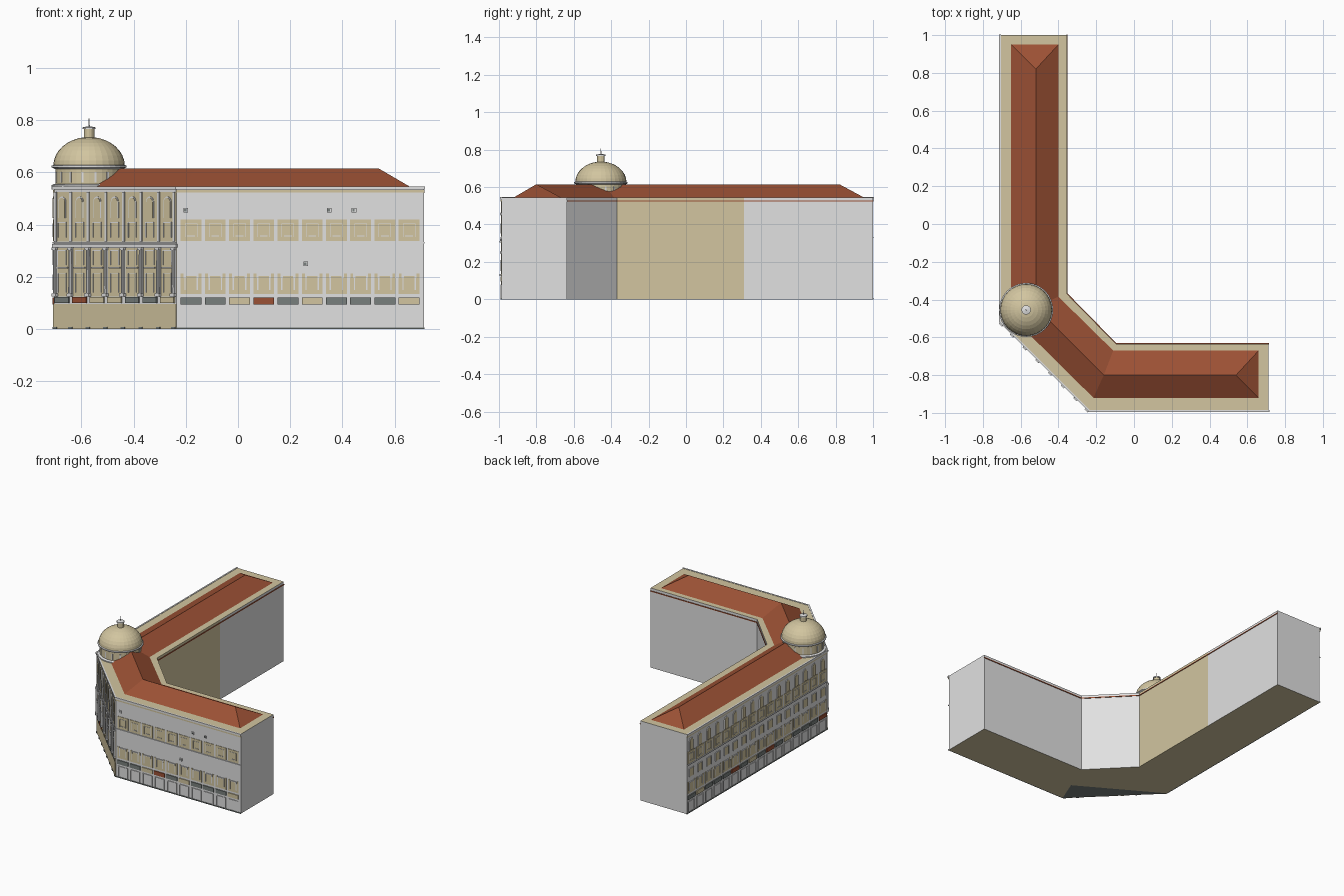
import bpy, bmesh, math
from mathutils import Vector, Matrix

cube = bpy.data.objects.get("Cube")
if cube:
    bpy.data.objects.remove(cube, do_unlink=True)


def material(name, rgb):
    m = bpy.data.materials.new(name)
    m.use_nodes = True
    m.diffuse_color = (*rgb, 1)
    m.node_tree.nodes["Principled BSDF"].inputs["Base Color"].default_value = (*rgb, 1)
    return m


WHITE = material("white_plaster", (0.75, 0.75, 0.75))
TAN = material("tan_stone", (0.645, 0.56, 0.35))
RED = material("red_tile", (0.33, 0.082, 0.035))
SLATE = material("slate_grey", (0.19, 0.215, 0.205))

parts = {}  # one bmesh per part name and colour


def part(name, mat):
    return parts.setdefault((name, mat), bmesh.new())


def lathe(name, mat, profile, centre, sides):
    """Turn (radius, height) pairs around a vertical axis."""
    bm = part(name, mat)
    rings = []
    for r, z in profile:
        rings.append([bm.verts.new((centre[0] + r * math.cos(2 * math.pi * i / sides),
                                    centre[1] + r * math.sin(2 * math.pi * i / sides), z))
                      for i in range(sides)])
    for a, b in zip(rings, rings[1:]):
        for i in range(sides):
            j = (i + 1) % sides
            bm.faces.new((a[i], a[j], b[j], b[i]))
    bm.faces.new(rings[0][::-1])
    bm.faces.new(rings[-1])


class Facade:
    """A wall seen from outside: u runs left to right, d runs outward."""

    def __init__(self, a, b):
        self.a, b = Vector(a), Vector(b)
        self.length = (b - self.a).length
        self.dir = (b - self.a).normalized()
        self.out = Vector((self.dir.y, -self.dir.x))

    def at(self, u, z, d):
        p = self.a + self.dir * u + self.out * d
        return Vector((p.x, p.y, z))

    def prism(self, name, mat, outline, d):
        """Extrude an outline of (u, z) points out from the wall."""
        bm = part(name, mat)
        back = [bm.verts.new(self.at(u, z, -0.002)) for u, z in outline]
        front = [bm.verts.new(self.at(u, z, d)) for u, z in outline]
        bm.faces.new(front)
        bm.faces.new(back[::-1])
        for i in range(len(outline)):
            j = (i + 1) % len(outline)
            bm.faces.new((back[i], back[j], front[j], front[i]))

    def box(self, name, mat, u, w, z0, z1, d):
        l, r = u - w / 2, u + w / 2
        self.prism(name, mat, [(l, z0), (r, z0), (r, z1), (l, z1)], d)

    def arch(self, name, mat, u, w, z0, z1, d):
        r = w / 2
        top = [(u + r * math.cos(math.pi * i / 8), z1 - r + r * math.sin(math.pi * i / 8))
               for i in range(9)]
        self.prism(name, mat, [(u - r, z0), (u + r, z0)] + top, d)

    def frame(self, name, mat, u, w, z0, z1, t, d):
        for s in (-1, 1):
            self.box(name, mat, u + s * (w - t) / 2, t, z0, z1, d)
        self.box(name, mat, u, w, z1 - t, z1, d)

    def band(self, name, mat, z0, z1, d):
        self.box(name, mat, self.length / 2, self.length + d, z0, z1, d)


# Plan of the bent block: outer corners A to D, courtyard corners E to H
A, B, C, D = (-0.706, 1), (-0.706, -0.516), (-0.235, -0.987), (0.713, -0.987)
E, F, G, H = (0.713, -0.635), (-0.095, -0.635), (-0.355, -0.37), (-0.355, 1)
MID = (-0.355, 0.31)
TOP = 0.545
plan = [A, B, C, D, E, F, G, MID, H]


def add_face(name, mat, pts):
    bm = part(name, mat)
    bm.faces.new([bm.verts.new(p) for p in pts])


def level(points, z):
    return [Vector((*p, z)) for p in points]


low, high = level(plan, 0), level(plan, TOP)
for i in range(len(plan)):
    j = (i + 1) % len(plan)
    add_face("outer_walls", TAN if plan[i] == G else WHITE, (low[i], low[j], high[j], high[i]))
# Floors and roof ledges, wing by wing, with a dark slab under the corner
for wing in ((A, B, G, H), (B, C, F, G), (C, D, E, F)):
    add_face("roof_ledge", TAN, level(wing, TOP))
K = (-0.172, -0.829)
for floor, mat in (((A, B, G, H), TAN), ((B, C, K), SLATE), ((B, K, F, G), TAN), ((C, D, E, F, K), TAN)):
    add_face("underside", mat, level(floor, 0)[::-1])

# Hipped roof
eo = level([(-0.65, 0.95), (-0.65, -0.49), (-0.215, -0.92), (0.66, -0.92)], TOP)
ei = level([(-0.40, 0.95), (-0.40, -0.385), (-0.11, -0.67), (0.66, -0.67)], TOP)
ri = level([(-0.52, 0.82), (-0.52, -0.44), (-0.16, -0.80), (0.54, -0.80)], 0.615)
for k in range(3):
    add_face("hip_roof", RED, (eo[k], eo[k + 1], ri[k + 1], ri[k]))
    add_face("hip_roof", RED, (ei[k + 1], ei[k], ri[k], ri[k + 1]))
add_face("hip_roof", RED, (ei[0], eo[0], ri[0]))
add_face("hip_roof", RED, (eo[3], ei[3], ri[3]))

# Courtyard gutter
for a, b in ((E, F), (F, G), (G, H)):
    Facade(a, b).band("courtyard_gutter", RED, 0.522, 0.528, 0.004)

left, corner, front = Facade(A, B), Facade(B, C), Facade(C, D)

# String courses and cornice on all street fronts
for f in (left, corner, front):
    f.band("string_course", WHITE, 0.328, 0.333, 0.005)
    f.band("cornice", WHITE, 0.534, TOP + 0.002, 0.008)
for f in (left, front):
    f.band("plinth", SLATE, 0, 0.006, 0.004)
    f.band("cornice_strip", TAN, 0.523, 0.532, 0.004)


def plain_bay(f, u, sign):
    """Shop front, sign and two storeys of windows in tan panels."""
    f.frame("shop_frame", WHITE, u, 0.072, 0.006, 0.08, 0.004, 0.004)
    f.box("shop_sign", sign, u, 0.08, 0.094, 0.121, 0.006)
    f.box("lower_panel", TAN, u, 0.08, 0.135, 0.195, 0.003)
    for s in (-1, 1):
        f.box("lower_panel", TAN, u + s * 0.034, 0.011, 0.195, 0.213, 0.003)
    f.box("lower_panel", TAN, u, 0.04, 0.195, 0.207, 0.003)
    f.frame("lower_window_frame", WHITE, u, 0.052, 0.15, 0.209, 0.005, 0.005)
    f.box("upper_panel", TAN, u, 0.08, 0.338, 0.42, 0.003)
    f.frame("upper_window_frame", WHITE, u, 0.048, 0.352, 0.405, 0.002, 0.005)
    f.box("upper_window_sill", WHITE, u, 0.03, 0.355, 0.358, 0.006)


def window_stack(f, u):
    """Framed middle window and arched top window."""
    f.box("middle_window", TAN, u, 0.044, 0.245, 0.3, 0.003)
    f.frame("middle_window_frame", WHITE, u, 0.048, 0.245, 0.302, 0.003, 0.005)
    f.arch("arched_surround", WHITE, u, 0.042, 0.425, 0.508, 0.004)
    f.arch("arched_inset", TAN, u, 0.034, 0.425, 0.503, 0.0055)


# Long street front
signs = [SLATE, SLATE, TAN, RED, SLATE, TAN, SLATE, SLATE, SLATE, TAN]
for i in range(10):
    plain_bay(front, -0.18 - C[0] + 0.0929 * i, signs[i])

# Side street front
side_signs = [SLATE, TAN, SLATE, SLATE, SLATE, RED, SLATE, TAN, SLATE, RED]
for i in range(16):
    u = left.length * (i + 0.5) / 16
    plain_bay(left, u, side_signs[i % 10])
    window_stack(left, u)

# Small wall units high on the front
for x, z in ((-0.2, 0.455), (0.35, 0.455), (0.445, 0.455), (0.26, 0.25)):
    front.box("wall_unit", WHITE, x - C[0], 0.018, z - 0.008, z + 0.008, 0.006)
    front.box("wall_unit_grille", SLATE, x - C[0] - 0.002, 0.009, z - 0.005, z + 0.005, 0.007)

# Ornate corner front
mid = corner.length / 2
corner.box("corner_base", TAN, mid, corner.length, 0, 0.096, 0.004)
corner.box("corner_stone", TAN, mid, corner.length, 0.125, 0.31, 0.002)
corner.box("corner_stone", TAN, mid, corner.length, 0.336, 0.526, 0.002)
corner.band("corner_entablature", WHITE, 0.312, 0.326, 0.007)
step = corner.length / 7
corner_signs = [SLATE, RED, TAN, TAN, SLATE, SLATE, TAN]
for i in range(7):
    u = step * (i + 0.5)
    corner.box("shop_sign", corner_signs[i], u, 0.075, 0.1, 0.122, 0.006)
    corner.frame("corner_window_frame", WHITE, u, 0.046, 0.14, 0.215, 0.003, 0.005)
    corner.box("corner_balcony", WHITE, u, 0.06, 0.232, 0.238, 0.007)
    corner.frame("corner_window_frame", WHITE, u, 0.046, 0.35, 0.41, 0.003, 0.005)
    window_stack(corner, u)
for i in range(8):
    u = min(max(step * i, 0.012), corner.length - 0.012)
    corner.box("pilaster", WHITE, u, 0.012, 0.336, 0.526, 0.006)
    corner.box("column_backing", WHITE, u, 0.022, 0.136, 0.303, 0.004)
    corner.box("column_base", WHITE, u, 0.024, 0.124, 0.136, 0.014)
    corner.box("column_capital", WHITE, u, 0.022, 0.303, 0.312, 0.014)
    corner.box("footing", SLATE, u, 0.02, 0, 0.008, 0.008)
    lathe("column", WHITE, [(0.008, 0.136), (0.0065, 0.303)], corner.at(u, 0, 0.006), 10)

# Corner dome: drum, rings, shell, lantern and spire
centre = (-0.571, -0.455)
lathe("drum", TAN, [(0.128, 0.53), (0.128, 0.62)], centre, 32)
lathe("drum_base_ring", WHITE, [(0.136, 0.54), (0.143, 0.545), (0.143, 0.552), (0.134, 0.556)], centre, 32)
lathe("drum_top_ring", WHITE, [(0.132, 0.614), (0.143, 0.62), (0.143, 0.626), (0.134, 0.63)], centre, 32)
lathe("dome", TAN, [(0.137 * math.cos(a), 0.626 + 0.11 * math.sin(a))
                    for a in (math.pi / 2 * k / 8.6 for k in range(9))], centre, 32)
lathe("lantern", TAN, [(0.02, 0.73), (0.02, 0.768)], centre, 12)
lathe("lantern_cap", WHITE, [(0.025, 0.766), (0.025, 0.773), (0.006, 0.777)], centre, 12)
lathe("spire", WHITE, [(0.003, 0.775), (0.0015, 0.806)], centre, 6)
for k in range(16):
    a = 2 * math.pi * (k + 0.5) / 16
    spot = Vector((centre[0] + 0.127 * math.cos(a), centre[1] + 0.127 * math.sin(a), 0.582))
    turn = Matrix.Translation(spot) @ Matrix.Rotation(a, 4, "Z") @ Matrix.Diagonal((0.006, 0.008, 0.04, 1))
    bmesh.ops.create_cube(part("drum_pilaster", WHITE), size=1, matrix=turn)

# Turn every gathered part into an object
for (name, mat), bm in parts.items():
    if name in ("outer_walls", "underside", "roof_ledge", "hip_roof"):
        bmesh.ops.remove_doubles(bm, verts=bm.verts, dist=0.0001)
    else:
        bmesh.ops.recalc_face_normals(bm, faces=bm.faces)
    mesh = bpy.data.meshes.new(name)
    bm.to_mesh(mesh)
    bm.free()
    mesh.materials.append(mat)
    bpy.context.scene.collection.objects.link(bpy.data.objects.new(name, mesh))
